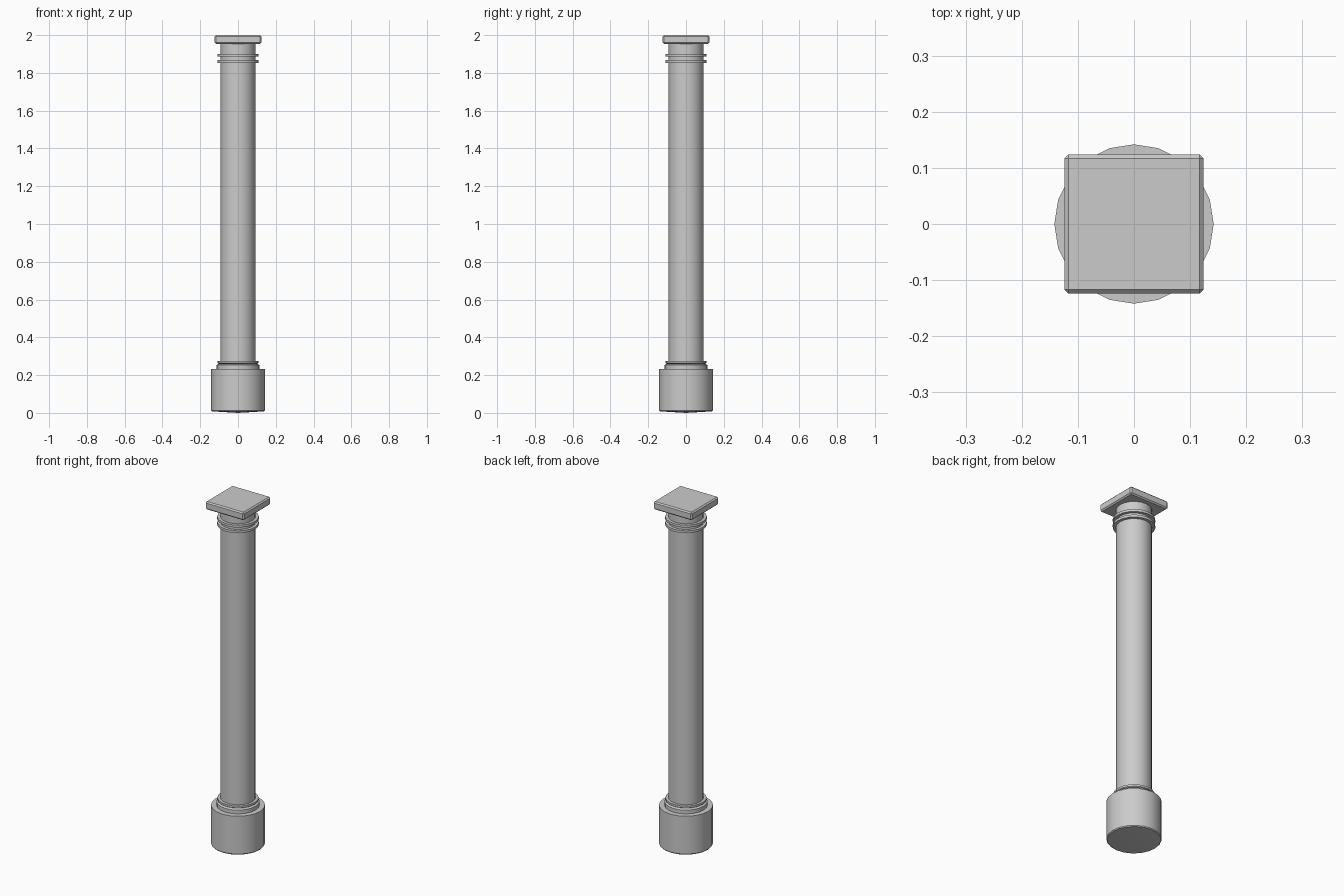
import bpy, bmesh, math

if "Cube" in bpy.data.objects:
    bpy.data.objects.remove(bpy.data.objects["Cube"])

SIDES = 20

def lathe(name, profile):
    """Revolve an (r, z) profile around z; r = 0 marks a pole."""
    bm = bmesh.new()
    rings = []
    for r, z in profile:
        if r == 0:
            rings.append([bm.verts.new((0, 0, z))] * SIDES)
        else:
            rings.append([bm.verts.new((r * math.cos(math.tau * i / SIDES),
                                        r * math.sin(math.tau * i / SIDES), z))
                          for i in range(SIDES)])
    for lo, hi in zip(rings, rings[1:]):
        for i in range(SIDES):
            j = (i + 1) % SIDES
            bm.faces.new(list(dict.fromkeys((lo[i], lo[j], hi[j], hi[i]))))
    bmesh.ops.recalc_face_normals(bm, faces=bm.faces)
    return finish(name, bm)

def finish(name, bm):
    mesh = bpy.data.meshes.new(name)
    bm.to_mesh(mesh)
    bm.free()
    obj = bpy.data.objects.new(name, mesh)
    bpy.context.collection.objects.link(obj)
    return obj

# Drum base with a very slightly bulging underside, plus stepped collars and shaft
column = lathe("base_and_shaft", [
    (0, 0), (0.138, 0.008), (0.142, 0.013), (0.142, 0.232),
    (0.113, 0.232), (0.113, 0.254), (0.102, 0.260),
    (0.108, 0.264), (0.108, 0.275), (0.0925, 0.275),
    # shaft with two neck rings
    (0.0925, 1.853), (0.109, 1.853), (0.109, 1.867), (0.0925, 1.867),
    (0.0925, 1.886), (0.109, 1.886), (0.109, 1.900), (0.0925, 1.900),
    (0.0925, 1.960), (0, 1.960)])
bpy.context.view_layer.objects.active = column
column.select_set(True)
bpy.ops.object.shade_smooth_by_angle(angle=math.radians(30))

# Square top slab with chamfered edges
bm = bmesh.new()
bmesh.ops.create_cube(bm, size=1)
for v in bm.verts:
    v.co.x *= 0.248
    v.co.y *= 0.248
    v.co.z = v.co.z * 0.046 + 1.977
bmesh.ops.bevel(bm, geom=bm.edges[:], offset=0.007, segments=1, affect='EDGES')
finish("top_slab", bm)
